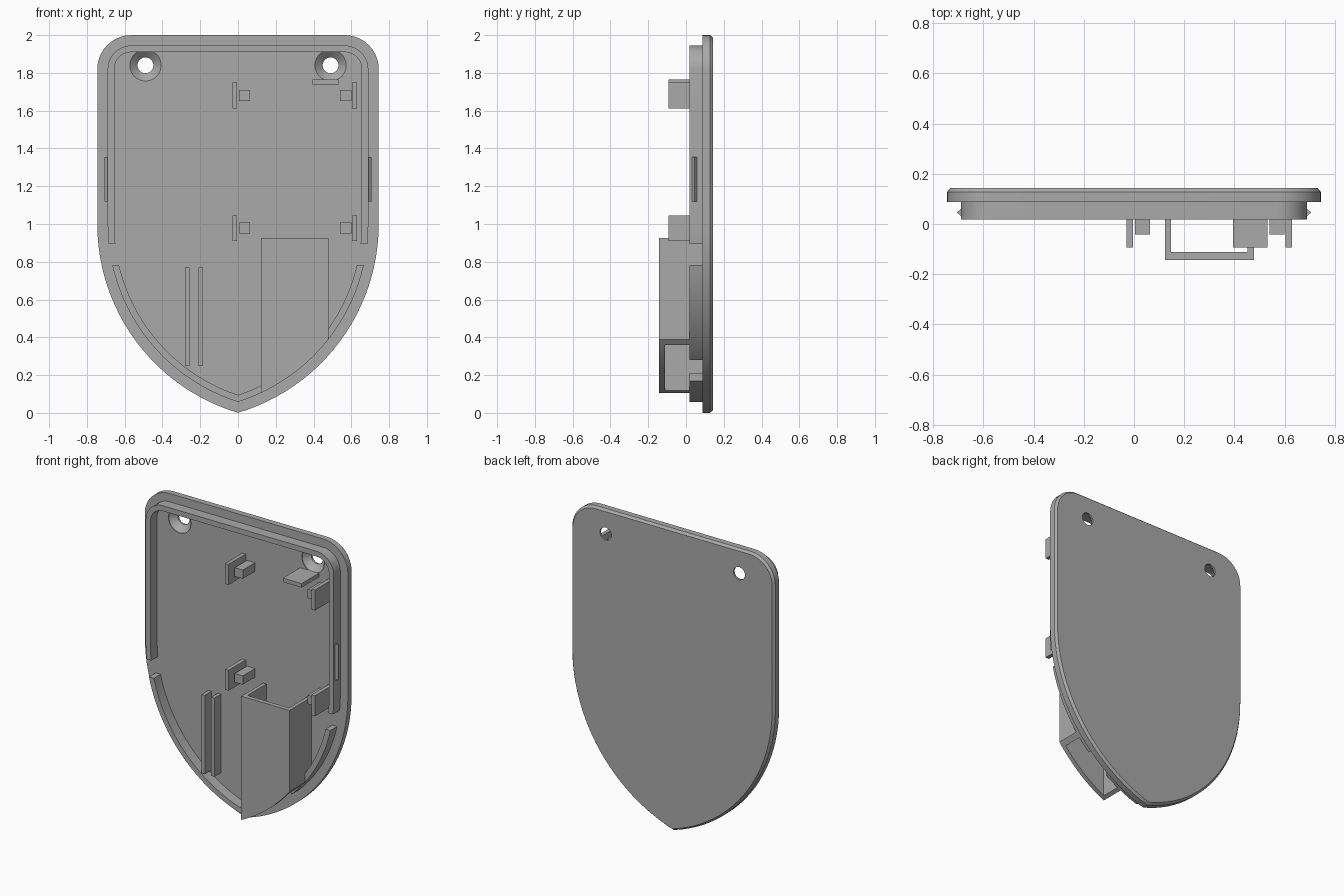
import bpy, bmesh
from math import sin, cos, pi, sqrt, atan2, radians

cube = bpy.data.objects.get("Cube")
if cube:
    bpy.data.objects.remove(cube, do_unlink=True)

grey = bpy.data.materials.new("plain grey")
grey.use_nodes = True
colour = (0.4, 0.4, 0.4, 1)
grey.diffuse_color = colour
grey.node_tree.nodes["Principled BSDF"].inputs["Base Color"].default_value = colour

HALF, TOP, BEND = 0.745, 2.0, 1.0       # shield half width, height, start of curve
SWEEP, CORNER = 1.043, 0.18             # radii of lower curve and top corner
FLOOR, BACK, RIM = 0.0875, 0.1425, 0.018


def shield(inset):
    """Shield outline in x and z, moved inwards by inset."""
    cx, r, c = HALF - SWEEP, SWEEP - inset, CORNER - inset
    low = atan2(-sqrt(r * r - cx * cx), -cx)
    side = [(cx + r * cos(low * (1 - i / 24)), BEND + r * sin(low * (1 - i / 24)))
            for i in range(25)]
    side += [(HALF - CORNER + c * cos(i * pi / 20), TOP - CORNER + c * sin(i * pi / 20))
             for i in range(11)]
    return side + [(-x, z) for x, z in reversed(side[1:])]


def loft(name, rings, closed=False):
    """Skin a list of point rings; cap the ends, or join last to first."""
    bm = bmesh.new()
    loops = [[bm.verts.new(p) for p in ring] for ring in rings]
    pairs = list(zip(loops, loops[1:]))
    if closed:
        pairs.append((loops[-1], loops[0]))
    else:
        bm.faces.new(loops[0])
        bm.faces.new(loops[-1])
    n = len(loops[0])
    for a, b in pairs:
        for i in range(n):
            j = (i + 1) % n
            bm.faces.new((a[i], a[j], b[j], b[i]))
    bmesh.ops.recalc_face_normals(bm, faces=bm.faces)
    mesh = bpy.data.meshes.new(name)
    bm.to_mesh(mesh)
    bm.free()
    mesh.materials.append(grey)
    obj = bpy.data.objects.new(name, mesh)
    bpy.context.collection.objects.link(obj)
    return obj


def shield_ring(inset, y):
    return [(x, y, z) for x, z in shield(inset)]


def block(name, x0, x1, y0, y1, z0, z1):
    return loft(name, [[(x0, y0, z), (x1, y0, z), (x1, y1, z), (x0, y1, z)]
                       for z in (z0, z1)])


def boolean(obj, cutter, operation="DIFFERENCE"):
    mod = obj.modifiers.new("cut", "BOOLEAN")
    mod.object, mod.operation, mod.solver = cutter, operation, "EXACT"
    bpy.context.view_layer.objects.active = obj
    bpy.ops.object.modifier_apply(modifier=mod.name)
    bpy.data.objects.remove(cutter, do_unlink=True)


def smooth(obj):
    bpy.ops.object.select_all(action="DESELECT")
    obj.select_set(True)
    bpy.context.view_layer.objects.active = obj
    bpy.ops.object.shade_smooth_by_angle(angle=radians(30))


# Back plate with a chamfered rear edge
plate = loft("back_plate", [shield_ring(0, FLOOR), shield_ring(0, 0.127),
                            shield_ring(0.013, BACK)])

# Countersunk screw holes
for s in (-1, 1):
    rings = [[(s * 0.49 + r * cos(i * pi / 16), y, 1.84 + r * sin(i * pi / 16))
              for i in range(32)]
             for r, y in ((0.083, 0.06), (0.083, FLOOR + 0.005), (0.042, 0.13), (0.042, 0.2))]
    boolean(plate, loft("hole_cutter", rings))
smooth(plate)

# Raised rim, broken at both sides and at the cable opening
rim = loft("rim", [shield_ring(0.055, RIM), shield_ring(0.055, FLOOR),
                   shield_ring(0.09, FLOOR), shield_ring(0.09, RIM)], closed=True)
for s in (-1, 1):
    x0, x1 = sorted((s * 0.5, s * 0.8))
    boolean(rim, block("gap_cutter", x0, x1, -0.1, 0.2, 0.783, 0.895))
boolean(rim, block("cable_cutter", 0.238, 0.379, -0.1, 0.2, 0, 0.5))
smooth(rim)

# Snap ridges on the rim sides
for s, side in ((1, "left"), (-1, "right")):
    loft(side + "_snap_ridge", [[(s * 0.688, 0.031, z), (s * 0.706, 0.046, z),
                                 (s * 0.688, 0.061, z)] for z in (1.12, 1.355)])

# Open-ended pocket, trimmed along the rim curve
x0, x1, front, wall = 0.123, 0.478, -0.1425, 0.025
section = [(x0, FLOOR), (x0, front), (x1, front), (x1, FLOOR), (x1 - wall, FLOOR),
           (x1 - wall, front + 0.03), (x0 + wall, front + 0.03), (x0 + wall, FLOOR)]
pocket = loft("pocket", [[(x, y, z) for x, y in section] for z in (0, 0.927)])
boolean(pocket, loft("pocket_trim", [shield_ring(0.055, -0.3), shield_ring(0.055, 0.3)]),
        "INTERSECT")
smooth(pocket)

# Board clips: a tall tab beside a shorter rest
for z, level in ((1.68, "upper"), (0.978, "lower")):
    for tab, rest, side in ((-0.017, 0.034, "right"), (0.617, 0.57, "left")):
        name = f"{level}_{side}_clip"
        block(name + "_tab", tab - 0.013, tab + 0.013, -0.093, FLOOR, z - 0.068, z + 0.068)
        block(name + "_rest", rest - 0.03, rest + 0.03, -0.041, FLOOR, z - 0.029, z + 0.029)

# Shelf under the left screw hole, and the two upright ribs
block("shelf", 0.394, 0.532, -0.093, FLOOR, 1.738, 1.764)
for x, name in ((-0.268, "outer_rib"), (-0.198, "inner_rib")):
    block(name, x - 0.012, x + 0.012, RIM, FLOOR, 0.248, 0.77)
